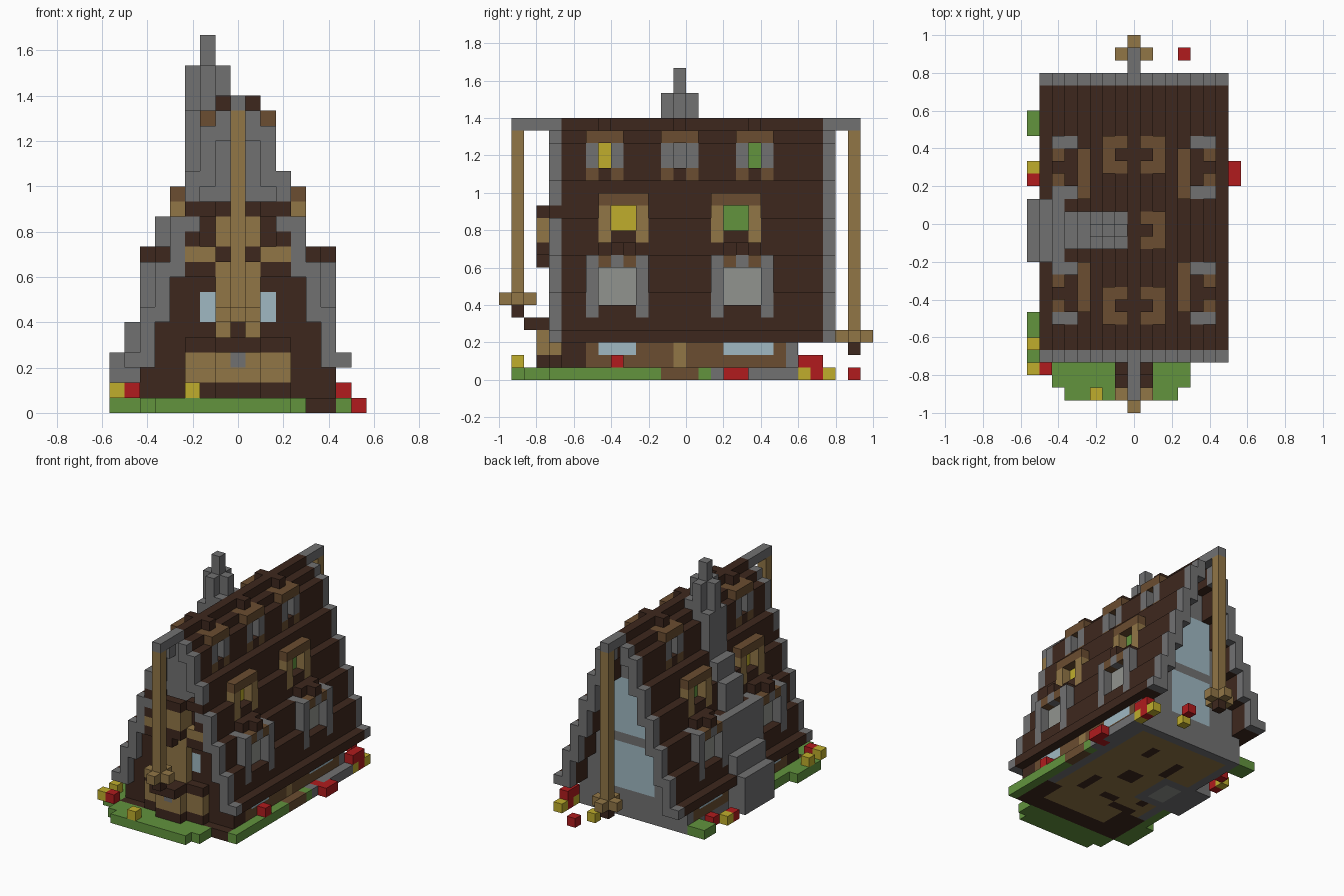
import bpy
import bmesh

cube = bpy.data.objects.get("Cube")
if cube:
    bpy.data.objects.remove(cube, do_unlink=True)

U = 1 / 15  # edge of one building block


def srgb(r, g, b):
    return tuple((c / 255) ** 2.2 for c in (r, g, b)) + (1,)


COLOURS = {
    "dark_wood": srgb(64, 44, 35),
    "brown_wood": srgb(106, 78, 52),
    "tan_wood": srgb(144, 117, 72),
    "stone": srgb(112, 112, 113),
    "pale_panel": srgb(144, 146, 141),
    "glass": srgb(158, 183, 193),
    "grass": srgb(98, 146, 64),
    "red": srgb(175, 33, 35),
    "yellow": srgb(190, 172, 48),
}
cells = {}    # block position -> part
colours = {}  # part -> colour


def span(v):
    return range(v[0], v[1] + 1) if isinstance(v, tuple) else (v,)


def put(part, colour, x, y, z, mirror=False):
    """Fill a box of blocks with a part, optionally on both sides."""
    colours[part] = colour
    for i in span(x):
        for j in span(y):
            for k in span(z):
                cells[i, j, k] = part
                if mirror:
                    cells[-i, j, k] = part


def cut(x, y, z):
    for i in span(x):
        for j in span(y):
            for k in span(z):
                cells.pop((i, j, k), None)
                cells.pop((-i, j, k), None)


def slope(k):
    """Column of the roof skin at a given layer."""
    return 7 - (k - 1) // 3


# Ground and floor
put("lawn", "grass", (-7, 7), (4, 16), 0)
for j, left, right in ((1, -5, 3), (2, -6, 4), (3, -6, 4)):
    put("lawn", "grass", (left, right), j, 0)
put("lawn", "grass", -8, (4, 7), 0)
put("lawn", "grass", (-8, -7), (22, 23), 0)
put("foundation", "stone", (-6, 6), (9, 23), 0)
put("foundation", "stone", 7, (17, 23), 0)
put("side_path", "brown_wood", 7, (13, 15), 0)
put("front_sill", "dark_wood", (-6, 6), (4, 8), 0)
put("floor", "tan_wood", (-5, 5), (9, 22), 0)
put("floor", "tan_wood", (-3, 4), (6, 8), 0)
for x, y in (((-4, -2), 9), ((-1, 0), 10), (3, (10, 12)), ((0, 1), (14, 15)),
             (-2, (17, 19)), (2, (19, 20)), (-4, (11, 12))):
    put("floor_inlay", "dark_wood", x, y, 0)

# Low side walls with windows
put("side_wall", "brown_wood", 6, (7, 22), (1, 2), True)
put("corner_wall", "dark_wood", 6, (5, 6), (1, 2), True)
put("side_window", "glass", 6, (8, 10), 2, True)
put("side_window", "glass", 6, (18, 21), 2, True)
put("wall_post", "tan_wood", 6, 14, (1, 2), True)

# Front and back gable walls
for k in range(1, 20):
    w = 6 if k < 3 else slope(k) - 1
    if k < 13:
        put("front_wall", "dark_wood", (-w, w), 5, k)
    else:
        put("front_gable", "stone", (-w, w), 5, k)
    put("back_wall", "stone", (-w, w), 23, k)
put("front_window", "glass", 2, 5, (6, 7), True)
put("back_window", "glass", (-2, 2), 23, (3, 7))
put("back_window", "glass", (-2, 2), 23, (9, 14))

# Stepped roof with stone verges
for k in range(3, 20):
    c = slope(k)
    inner = c - 1 if k % 3 == 0 else c
    put("roof", "dark_wood", (inner, c), (5, 25), k, True)
    for j in (4, 26):
        put("verge", "stone", (inner, c), j, k, True)
put("roof_ridge", "dark_wood", 0, (5, 25), 20)
put("ridge_end", "stone", 0, (1, 4), 20)
put("ridge_end", "stone", 0, (26, 28), 20)

# Lower dormers
for j in (9, 19):
    cut(6, (j - 1, j + 1), 6)
    put("lower_dormer_panel", "pale_panel", 5, (j - 1, j + 1), (6, 8), True)
    for s in (-2, 2):
        put("lower_dormer_jamb", "stone", (5, 6), j + s, (5, 9), True)
        put("lower_dormer_bracket", "brown_wood", 6, j + s // 2, 9, True)
    put("lower_dormer_keystone", "stone", 6, j, 9, True)
    put("lower_dormer_roof", "dark_wood", 5, (j - 1, j + 1), (9, 10), True)
    put("lower_dormer_roof", "dark_wood", 6, j, 10, True)

# Middle dormers
for j, colour in ((8, "yellow"), (17, "grass")):
    cut(4, (j + 1, j + 2), 12)
    put("middle_dormer_pane_" + colour, colour, 3, (j + 1, j + 2), (12, 13), True)
    for s in (0, 3):
        put("middle_dormer_jamb", "tan_wood", 4, j + s, (11, 13), True)
    put("middle_dormer_sill", "dark_wood", 4, (j + 1, j + 2), 11, True)
    put("middle_dormer_roof", "brown_wood", 4, (j, j + 3), 14, True)

# Top dormers
for j, colour in ((8, "yellow"), (14, "stone"), (20, "grass")):
    cut(2, j, (17, 18))
    put("top_dormer_pane_" + colour, colour, 1, j, (17, 18), True)
    for s in (-1, 1):
        put("top_dormer_foot", "brown_wood", 2, j + s, 16, True)
        put("top_dormer_jamb", "stone", 2, j + s, (17, 18), True)
        put("top_dormer_roof", "brown_wood", 1, j + s, 19, True)
    put("top_dormer_roof", "brown_wood", 2, (j - 1, j + 1), 19, True)
    put("top_dormer_cap", "dark_wood", 1, j, 20, True)

# Stepped chimney on the right side
for i, low, top in ((-8, 0, 3), (-7, 0, 5), (-6, 0, 9)):
    put("chimney", "stone", i, (12, 16), (low, top))
for i, low, top in ((-5, 7, 12), (-4, 10, 14), (-3, 13, 19), (-2, 13, 19), (-1, 16, 20)):
    put("chimney", "stone", i, (13, 15), (low, top))
put("chimney", "stone", (-3, -1), 14, (20, 22))
put("chimney", "stone", -2, (13, 15), (20, 22))
put("chimney", "stone", -2, 14, (23, 24))
put("hearth_border", "stone", (-6, -3), (12, 16), 0)
put("hearth", "pale_panel", (-5, -4), (13, 15), 0)

# Front bay, stepping out towards the post
put("bay_base", "dark_wood", (-3, 3), 4, 1)
put("bay_base", "dark_wood", (-1, 1), 3, 1)
put("bay_panel", "tan_wood", (-3, 3), 4, (2, 3))
put("bay_panel", "tan_wood", (-1, 1), 3, (2, 3))
put("bay_keystone", "stone", 0, 3, 3)
put("bay_ledge", "dark_wood", (-3, 3), 4, 4)
put("bay_ledge", "dark_wood", (-1, 1), (2, 3), 4)
put("bay_column", "tan_wood", (-1, 1), 4, (5, 12))
put("bay_beam", "tan_wood", (2, 3), 4, 10, True)
put("bay_trim", "dark_wood", (2, 3), 4, 9, True)
put("bay_trim", "dark_wood", 3, 4, 11, True)
put("bay_trim", "dark_wood", 0, 3, 9)
put("bay_trim", "dark_wood", (-1, 1), 3, 10)
put("balcony", "tan_wood", (-1, 1), 3, (11, 12))
put("balcony_cap", "dark_wood", (-1, 1), 3, 13)
put("balcony_cap", "dark_wood", (2, 3), 4, 13, True)

# Hanging posts with cross feet at both gables
for name, j, k in (("front", 1, 6), ("back", 28, 3)):
    put(name + "_post", "tan_wood", 0, j, (k, 19))
    put(name + "_post", "tan_wood", (-1, 1), j, k)
    put(name + "_post", "tan_wood", 0, (j - 1, j + 1), k)
    put(name + "_post_tip", "dark_wood", 0, j, k - 1)

# Flowers
for i, j, k in ((-7, 3, 1), (7, 9, 1), (8, 18, 0), (8, 19, 0), (7, 18, 0), (-8, 18, 0),
                (4, 28, 0), (7, 24, 1), (7, 25, 1), (-7, 20, 0), (7, 25, 0)):
    put("red_flowers", "red", i, j, k)
for i, j, k in ((-8, 5, 1), (-3, 1, 1), (-8, 19, 0), (7, 24, 0), (7, 26, 0), (-8, 3, 1),
                (3, 26, 0)):
    put("yellow_flowers", "yellow", i, j, k)

# Materials
materials = {}
for name, rgba in COLOURS.items():
    mat = bpy.data.materials.new(name)
    mat.use_nodes = True
    mat.diffuse_color = rgba
    mat.node_tree.nodes["Principled BSDF"].inputs["Base Color"].default_value = rgba
    materials[name] = mat

# One mesh per part, keeping only the block faces open to the air
for part, colour in colours.items():
    bm = bmesh.new()
    for (i, j, k), owner in cells.items():
        if owner != part:
            continue
        centre = (i, j - 14.5, k + 0.5)
        for axis in range(3):
            for sign in (-1, 1):
                near = [i, j, k]
                near[axis] += sign
                if tuple(near) in cells:
                    continue
                corners = []
                for a, b in ((-1, -1), (1, -1), (1, 1), (-1, 1)):
                    p = list(centre)
                    p[axis] += sign / 2
                    p[(axis + 1) % 3] += a * sign / 2
                    p[(axis + 2) % 3] += b / 2
                    corners.append(bm.verts.new([c * U for c in p]))
                bm.faces.new(corners)
    bmesh.ops.remove_doubles(bm, verts=bm.verts[:], dist=U / 100)
    mesh = bpy.data.meshes.new(part)
    bm.to_mesh(mesh)
    bm.free()
    mesh.materials.append(materials[colour])
    obj = bpy.data.objects.new(part, mesh)
    bpy.context.collection.objects.link(obj)
